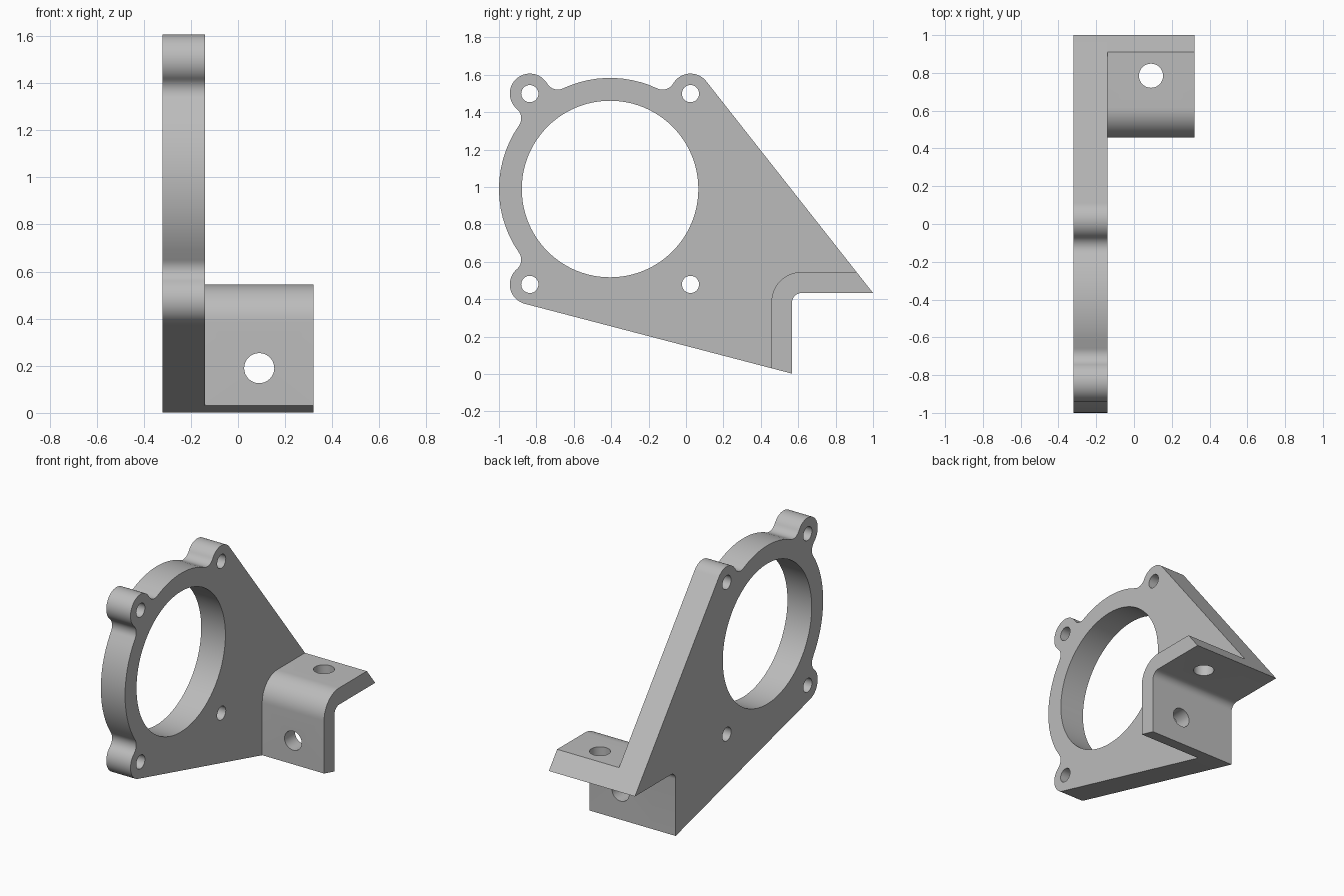
import bpy, bmesh, math
from mathutils import Vector as V

if "Cube" in bpy.data.objects:
    bpy.data.objects.remove(bpy.data.objects["Cube"])

metal = bpy.data.materials.new("grey metal")
metal.diffuse_color = (0.5, 0.5, 0.5, 1)
metal.use_nodes = True
metal.node_tree.nodes["Principled BSDF"].inputs["Base Color"].default_value = metal.diffuse_color

RING, RING_R, BORE_R = V((-0.406, 0.989)), 0.594, 0.472
LUG_R, FILLET_R, BOLT_R = 0.107, 0.066, 0.046
LOW_L, UP_L, UP_R, LOW_R = [V(p) for p in ((-0.835, 0.479), (-0.835, 1.499), (0.024, 1.499), (0.024, 0.479))]
FOOT, TIP = V((0.567, 0.002)), V((1.0, 0.433))
X0, X1, X2 = -0.32, -0.14, 0.32      # plate back, plate face, flange end


def angle(v):
    return math.atan2(v.y, v.x)


def arc(c, r, a0, a1, sign, step=math.radians(5)):
    """Points on a circle from a0 to a1; sign +1 is counterclockwise."""
    sweep = ((a1 - a0) * sign) % math.tau
    n = max(2, math.ceil(sweep / step))
    return [c + r * V((math.cos(a0 + sign * sweep * i / n), math.sin(a0 + sign * sweep * i / n)))
            for i in range(n + 1)]


def blend(lug, side):
    """Centre of the fillet between a lug and the ring."""
    d = lug - RING
    a, b = RING_R + FILLET_R, LUG_R + FILLET_R
    t = (a * a - b * b + d.length_squared) / (2 * d.length)
    u = d.normalized()
    return RING + u * t + V((-u.y, u.x)) * side * math.sqrt(a * a - t * t)


def tangent(p, c, side):
    d = p - c
    return angle(d) + side * math.acos(LUG_R / d.length)


def prism(name, pts, x0, x1):
    bm = bmesh.new()
    face = bm.faces.new([bm.verts.new((x0, p.x, p.y)) for p in pts])
    out = bmesh.ops.extrude_face_region(bm, geom=[face])["geom"]
    bmesh.ops.translate(bm, vec=(x1 - x0, 0, 0), verts=[e for e in out if isinstance(e, bmesh.types.BMVert)])
    bmesh.ops.recalc_face_normals(bm, faces=bm.faces)
    me = bpy.data.meshes.new(name)
    bm.to_mesh(me)
    bm.free()
    me.materials.append(metal)
    ob = bpy.data.objects.new(name, me)
    bpy.context.collection.objects.link(ob)
    return ob


def cylinder(loc, r, depth, rot, n=32):
    bpy.ops.mesh.primitive_cylinder_add(vertices=n, radius=r, depth=depth, location=loc, rotation=rot)
    ob = bpy.context.object
    ob.name = "hole_cutter"
    ob.data.materials.append(metal)
    return ob


def boolean(ob, other, op):
    m = ob.modifiers.new(op.lower(), 'BOOLEAN')
    m.object, m.operation, m.solver = other, op, 'EXACT'
    bpy.context.view_layer.objects.active = ob
    bpy.ops.object.modifier_apply(modifier=m.name)
    bpy.data.objects.remove(other)


# Plate outline, clockwise from the foot: lugs joined to the ring by fillets
outline = [FOOT]
a = tangent(FOOT, LOW_L, -1)
joins = [(LOW_L, blend(LOW_L, -1), blend(UP_L, 1), UP_L),
         (UP_L, blend(UP_L, -1), blend(UP_R, 1), UP_R)]
for lug, f, g, nxt in joins:
    outline += arc(lug, LUG_R, a, angle(f - lug), -1)
    outline += arc(f, FILLET_R, angle(lug - f), angle(RING - f), 1, 0.2)[1:-1]
    outline += arc(RING, RING_R, angle(f - RING), angle(g - RING), -1)
    outline += arc(g, FILLET_R, angle(RING - g), angle(nxt - g), 1, 0.2)[1:-1]
    a = angle(g - nxt)
outline += arc(UP_R, LUG_R, a, tangent(TIP, UP_R, 1), -1)
slant_start = outline[-1]
inner_bend = arc(V((0.617, 0.383)), 0.05, math.pi / 2, math.pi, 1, 0.15)
outline += [TIP] + inner_bend
plate = prism("bracket", outline, X0, X1)

# Bent flange, its ends trimmed along the plate's straight edges
low_end = outline[1]
t = (0.457 - FOOT.x) / (low_end.x - FOOT.x)
s = (0.545 - TIP.y) / (slant_start.y - TIP.y)
outer_bend = arc(V((0.617, 0.385)), 0.16, math.pi, math.pi / 2, -1, 0.1)
profile = [FOOT, FOOT.lerp(low_end, t)] + outer_bend + [TIP.lerp(slant_start, s), TIP] + inner_bend
flange = prism("flange", profile, X1 - 0.06, X2)
boolean(plate, flange, 'UNION')

# Bore, bolt holes and the two flange holes
across = (0, math.pi / 2, 0)
boolean(plate, cylinder((-0.23, *RING), BORE_R, 0.4, across, 96), 'DIFFERENCE')
for p in (LOW_L, UP_L, UP_R, LOW_R):
    boolean(plate, cylinder((-0.23, *p), BOLT_R, 0.4, across), 'DIFFERENCE')
boolean(plate, cylinder((0.09, 0.51, 0.19), 0.064, 0.3, (math.pi / 2, 0, 0)), 'DIFFERENCE')
boolean(plate, cylinder((0.09, 0.785, 0.49), 0.064, 0.3, (0, 0, 0)), 'DIFFERENCE')

bpy.ops.object.select_all(action='DESELECT')
plate.select_set(True)
bpy.context.view_layer.objects.active = plate
bpy.ops.object.shade_smooth_by_angle(angle=math.radians(30))
